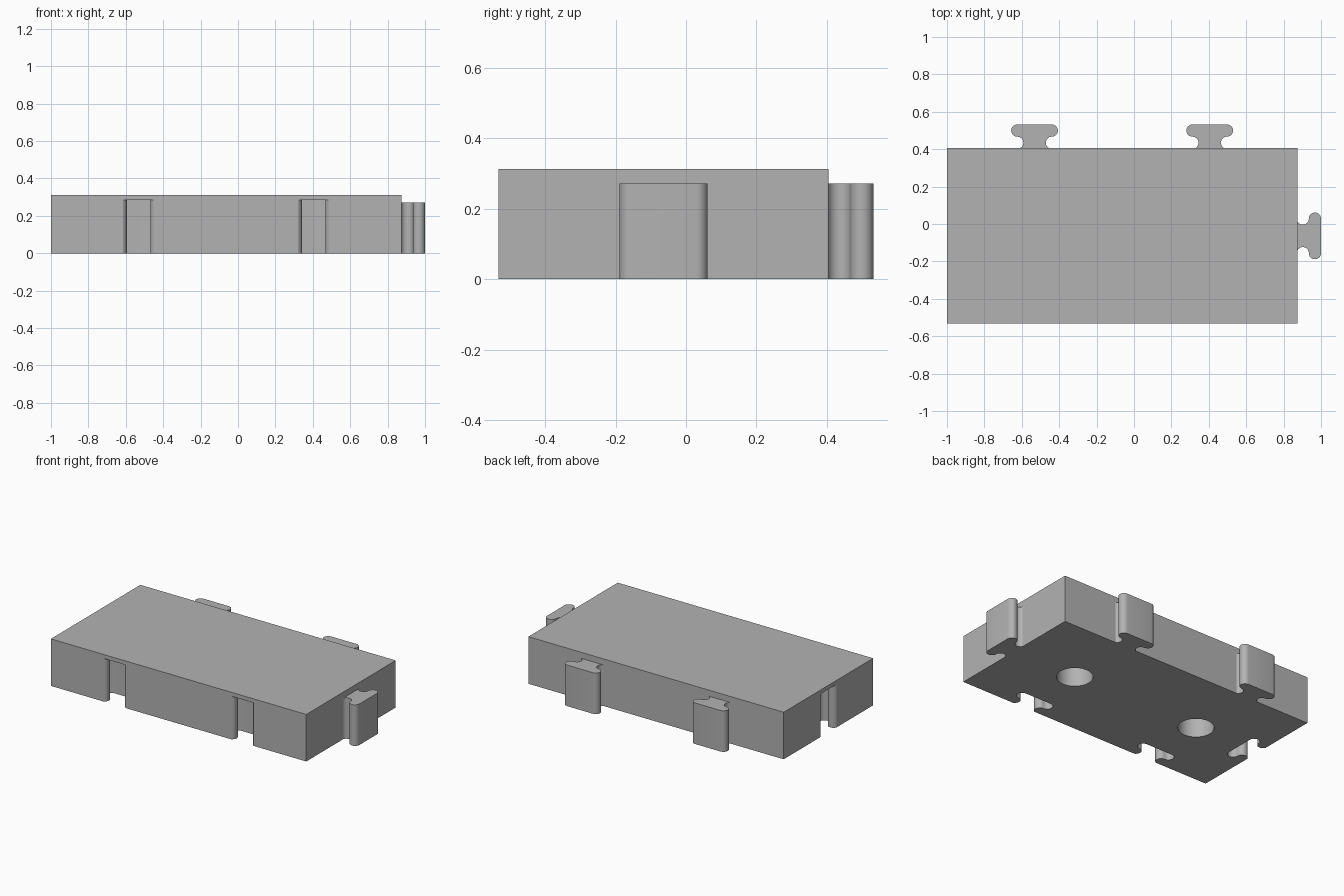
import bpy, bmesh, math
from mathutils import Matrix

if "Cube" in bpy.data.objects:
    bpy.data.objects.remove(bpy.data.objects["Cube"], do_unlink=True)

# Main dimensions
X0, X1 = -1.0, 0.873
Y0, Y1 = -0.532, 0.405
HEIGHT, TAB_HEIGHT, FIT = 0.312, 0.272, 1.05
MID_X, MID_Y = (X0 + X1) / 2, (Y0 + Y1) / 2
SPACING = (X1 - X0) / 4
COLUMNS = (MID_X - SPACING, MID_X + SPACING)
SIDE_TURN = -math.pi / 2

grey = bpy.data.materials.new("concrete_grey")
grey.use_nodes = True
colour = (0.45, 0.45, 0.45, 1)
grey.diffuse_color = colour
grey.node_tree.nodes["Principled BSDF"].inputs["Base Color"].default_value = colour


def prism(name, outline, low, high):
    """Extrude a flat outline between two heights."""
    bm = bmesh.new()
    face = bm.faces.new([bm.verts.new((x, y, low)) for x, y in outline])
    new = bmesh.ops.extrude_face_region(bm, geom=[face])["geom"]
    bmesh.ops.translate(bm, vec=(0, 0, high - low),
                        verts=[v for v in new if isinstance(v, bmesh.types.BMVert)])
    bmesh.ops.recalc_face_normals(bm, faces=bm.faces)
    mesh = bpy.data.meshes.new(name)
    bm.to_mesh(mesh)
    bm.free()
    mesh.materials.append(grey)
    obj = bpy.data.objects.new(name, mesh)
    bpy.context.collection.objects.link(obj)
    return obj


def arc(cx, cy, r, start, end, steps=12):
    angles = [math.radians(start + (end - start) * i / steps) for i in range(steps + 1)]
    return [(cx + r * math.cos(a), cy + r * math.sin(a)) for a in angles]


def key_outline(scale, root):
    """T-shaped key: hollow neck curve, then a rounded head."""
    r, cx, neck_y = 0.0325, 0.0925, 0.0295
    flare = 180 + math.degrees(math.asin(neck_y / r))
    half = arc(cx, neck_y, r, flare, 90) + arc(cx, neck_y + 2 * r, r, -90, 90)[1:]
    half = [(x * scale, y * scale) for x, y in half]
    half.insert(0, (half[0][0], -root))
    return half + [(-x, y) for x, y in reversed(half)]


def place(obj, x, y, turn=0):
    obj.data.transform(Matrix.Translation((x, y, 0)) @ Matrix.Rotation(turn, 4, "Z"))
    return obj


def smooth(obj):
    bpy.ops.object.select_all(action="DESELECT")
    obj.select_set(True)
    bpy.context.view_layer.objects.active = obj
    bpy.ops.object.shade_smooth_by_angle(angle=math.radians(30))


# Slab
slab = prism("slab", [(X0, Y0), (X1, Y0), (X1, Y1), (X0, Y1)], 0, HEIGHT)

# Sockets in the front and left side, round holes underneath
cutters = []
socket_spots = [(x, Y0, 0) for x in COLUMNS] + [(X0, MID_Y, SIDE_TURN)]
for spot in socket_spots:
    cutter = prism("socket_cutter", key_outline(FIT, 0.05), -0.05, TAB_HEIGHT * FIT)
    cutters.append(place(cutter, *spot))
for x in COLUMNS:
    cutter = prism("hole_cutter", arc(0, 0, 0.108, 0, 360, 48)[:-1], -0.05, TAB_HEIGHT * FIT)
    cutters.append(place(cutter, x, MID_Y))

bpy.context.view_layer.objects.active = slab
for cutter in cutters:
    cutter.hide_render = True
    cut = slab.modifiers.new("cut", "BOOLEAN")
    cut.operation, cut.solver, cut.object = "DIFFERENCE", "EXACT", cutter
    bpy.ops.object.modifier_apply(modifier=cut.name)
    bpy.data.objects.remove(cutter, do_unlink=True)
smooth(slab)

# Connecting tabs on the back and right side
tab_spots = {
    "back_tab_right": (COLUMNS[0], Y1, 0),
    "back_tab_left": (COLUMNS[1], Y1, 0),
    "side_tab": (X1, MID_Y, SIDE_TURN),
}
for name, spot in tab_spots.items():
    smooth(place(prism(name, key_outline(1, 0), 0, TAB_HEIGHT), *spot))
